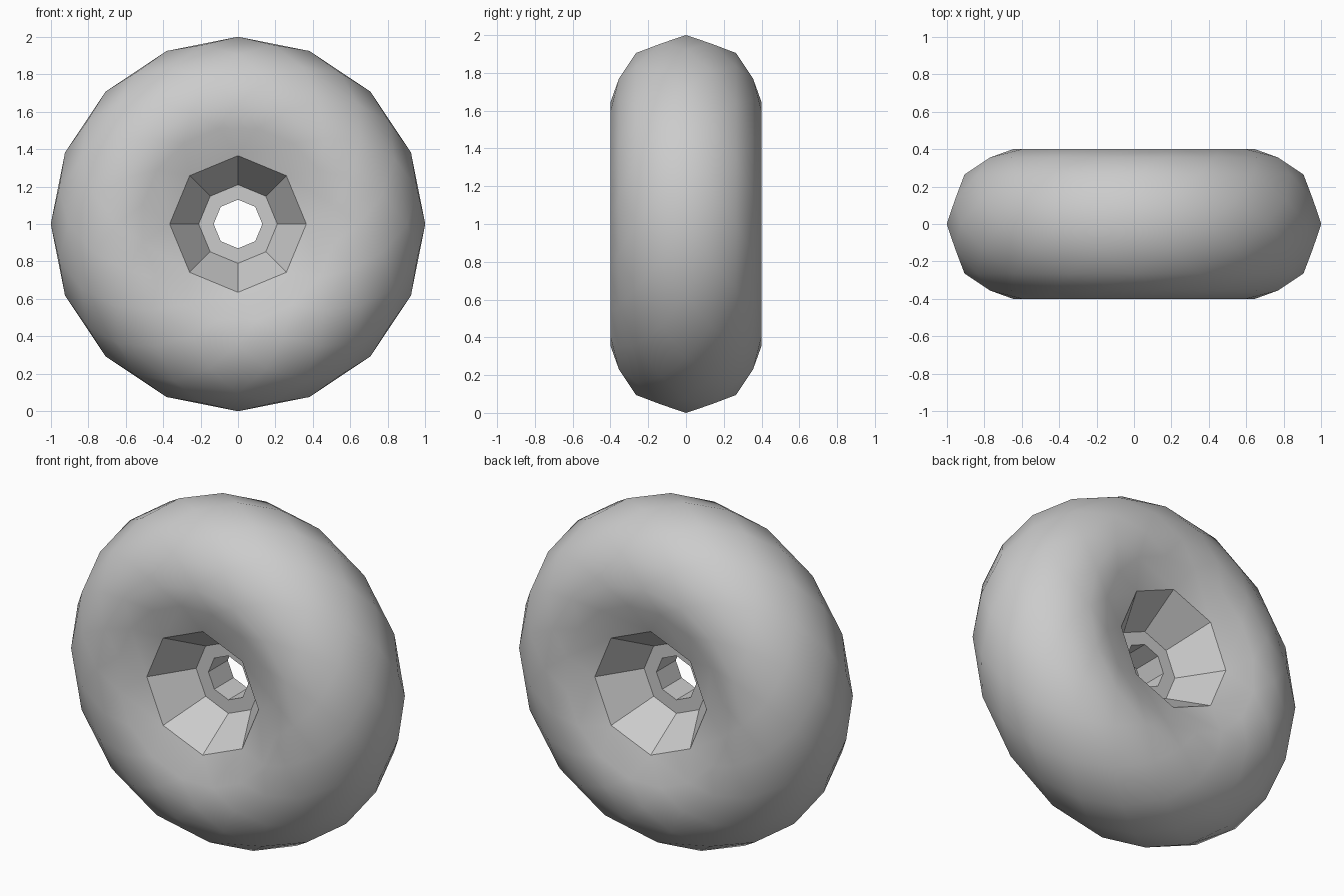
import bpy, bmesh, math

if "Cube" in bpy.data.objects:
    bpy.data.objects.remove(bpy.data.objects["Cube"], do_unlink=True)

grey = bpy.data.materials.new("plain grey")
grey.use_nodes = True
grey.diffuse_color = (0.6, 0.6, 0.6, 1)
grey.node_tree.nodes["Principled BSDF"].inputs["Base Color"].default_value = (0.6, 0.6, 0.6, 1)


def add_ring(bm, radius, y, count, shift):
    """Ring of vertices about the y axis, as (angle, vertex) pairs."""
    ring = []
    for i in range(count):
        a = math.tau * (i + shift) / count
        v = bm.verts.new((radius * math.sin(a), y, 1 + radius * math.cos(a)))
        ring.append((a, v))
    return ring


def bridge(bm, a, b):
    """Join two rings: quads when they line up, otherwise zipped triangles."""
    na, nb = len(a), len(b)
    if na == nb and abs(a[0][0] - b[0][0]) < 1e-4:
        for i in range(na):
            j = (i + 1) % na
            bm.faces.new((a[i][1], a[j][1], b[j][1], b[i][1]))
        return

    def angle(ring, k):
        return ring[k % len(ring)][0] + math.tau * (k // len(ring))

    i = j = 0
    while i < na or j < nb:
        va, vb = a[i % na][1], b[j % nb][1]
        if j >= nb or (i < na and angle(a, i + 1) <= angle(b, j + 1) + 1e-6):
            bm.faces.new((va, a[(i + 1) % na][1], vb))
            i += 1
        else:
            bm.faces.new((va, b[(j + 1) % nb][1], vb))
            j += 1


def build(name, rings, closed, smooth_angle):
    bm = bmesh.new()
    made = [add_ring(bm, *r) for r in rings]
    for a, b in zip(made, made[1:]):
        bridge(bm, a, b)
    if closed:
        bridge(bm, made[-1], made[0])
    bmesh.ops.recalc_face_normals(bm, faces=bm.faces)
    mesh = bpy.data.meshes.new(name)
    bm.to_mesh(mesh)
    bm.free()
    mesh.materials.append(grey)
    obj = bpy.data.objects.new(name, mesh)
    bpy.context.collection.objects.link(obj)
    bpy.ops.object.select_all(action="DESELECT")
    obj.select_set(True)
    bpy.context.view_layer.objects.active = obj
    bpy.ops.object.shade_smooth_by_angle(angle=math.radians(smooth_angle))
    return obj


def mirrored(half, middle=()):
    """Front half of a profile, the middle ring, then the back half."""
    return half + list(middle) + [(r, -y, n, s) for r, y, n, s in reversed(half)]


# tyre body: funnel from the hub, rounded side wall, tread
front_half = [
    (0.21, -0.09, 8, 0),
    (0.365, -0.33, 8, 0),
    (0.52, -0.385, 16, 0.5),
    (0.645, -0.40, 16, 0),
    (0.785, -0.355, 16, 0.5),
    (0.905, -0.265, 16, 0),
    (0.975, -0.13, 16, 0.5),
]
build("tyre", mirrored(front_half, [(1.0, 0, 16, 0)]), False, 25)

# hub collar with an open bore
build("hub", mirrored([(0.21, -0.09, 8, 0), (0.13, -0.09, 8, 0)]), False, 20)
